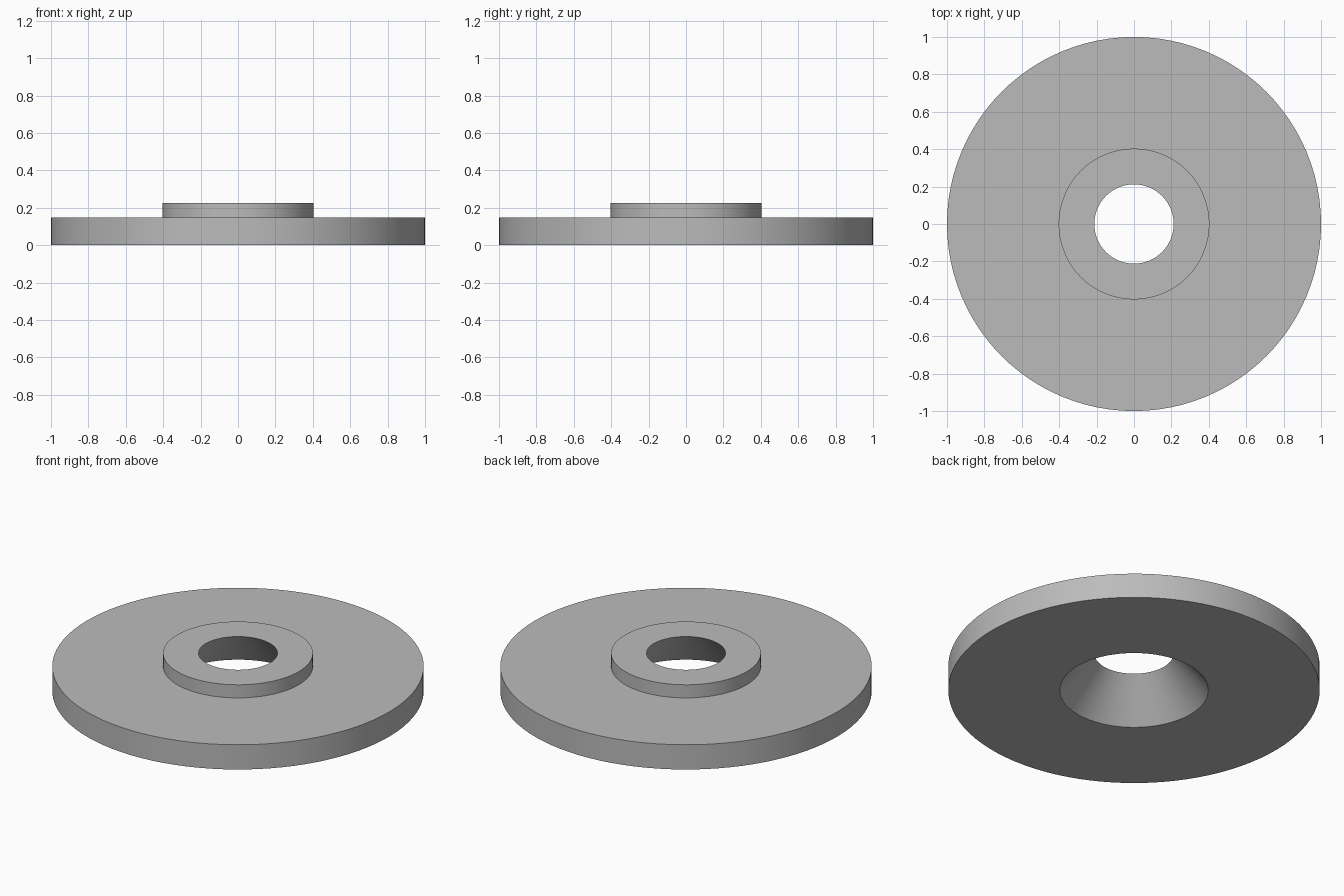
import bpy
import bmesh
import math

cube = bpy.data.objects.get("Cube")
if cube:
    bpy.data.objects.remove(cube)

SEGMENTS = 96

# Plain grey material
grey = bpy.data.materials.new("plain_grey")
grey.use_nodes = True
colour = (0.5, 0.5, 0.5, 1.0)
grey.diffuse_color = colour
grey.node_tree.nodes["Principled BSDF"].inputs["Base Color"].default_value = colour


def lathe(name, profile):
    """Revolve a closed (radius, height) profile around the z axis."""
    bm = bmesh.new()
    verts = [bm.verts.new((r, 0, z)) for r, z in profile]
    edges = [bm.edges.new((a, b)) for a, b in zip(verts, verts[1:] + verts[:1])]
    bmesh.ops.spin(bm, geom=verts + edges, cent=(0, 0, 0), axis=(0, 0, 1),
                   angle=math.tau, steps=SEGMENTS, use_merge=True)
    bmesh.ops.remove_doubles(bm, verts=bm.verts, dist=0.0001)
    bmesh.ops.recalc_face_normals(bm, faces=bm.faces)
    mesh = bpy.data.meshes.new(name)
    bm.to_mesh(mesh)
    bm.free()
    mesh.materials.append(grey)
    obj = bpy.data.objects.new(name, mesh)
    bpy.context.collection.objects.link(obj)
    bpy.ops.object.select_all(action="DESELECT")
    obj.select_set(True)
    bpy.context.view_layer.objects.active = obj
    bpy.ops.object.shade_smooth_by_angle(angle=math.radians(30))
    return obj


# Flat disc with a raised collar and a tapered hole that widens downwards
lathe("collared_disc", [
    (0.40, 0.0),     # wide mouth of the hole
    (1.0, 0.0),      # lower rim
    (1.0, 0.147),    # upper rim
    (0.403, 0.147),  # foot of the collar
    (0.403, 0.225),  # top of the collar
    (0.212, 0.225),  # narrow mouth of the hole
])
